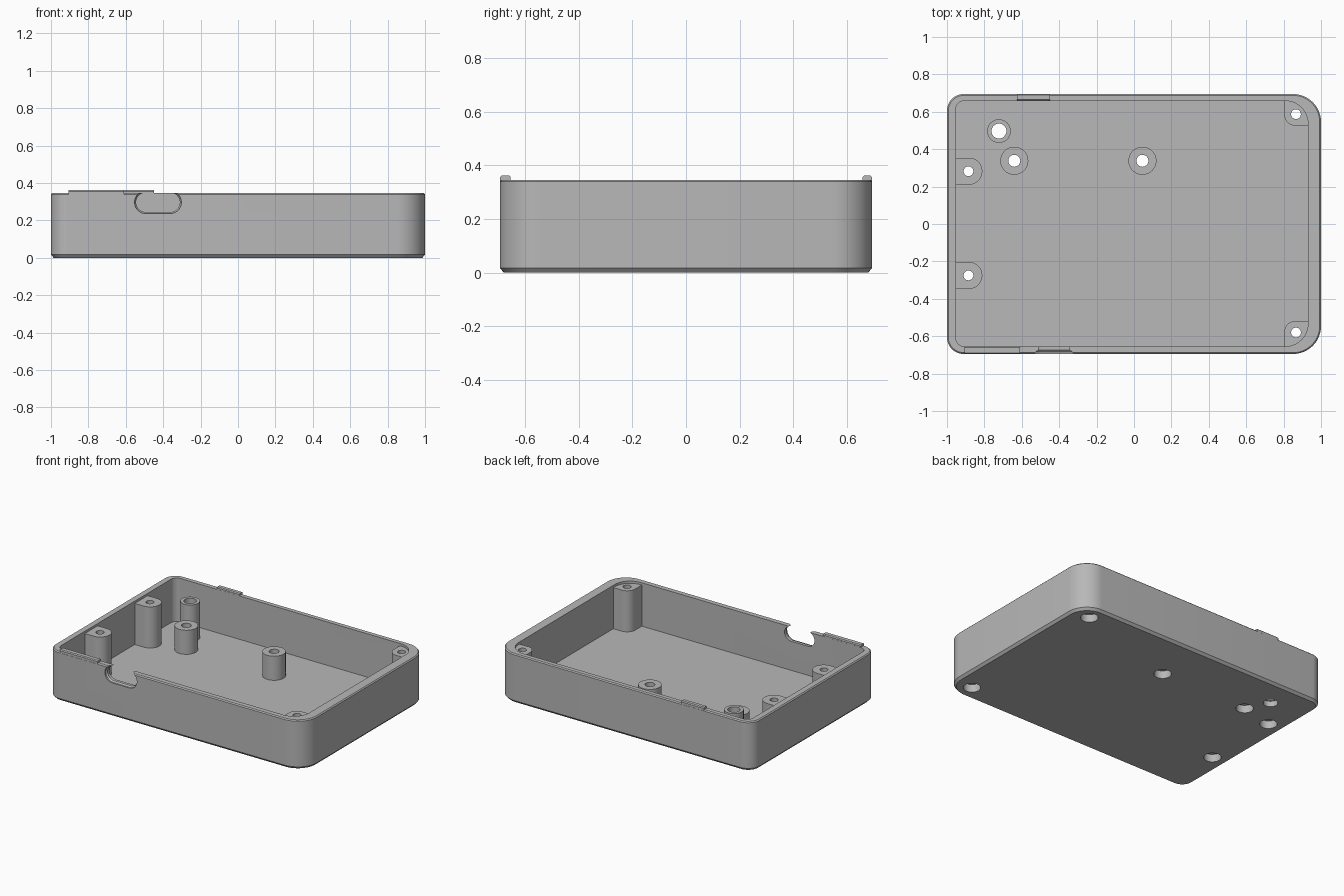
import bpy, bmesh, math

cube = bpy.data.objects.get("Cube")
if cube:
    bpy.data.objects.remove(cube, do_unlink=True)

grey = bpy.data.materials.new("plain_grey")
grey.use_nodes = True
COLOUR = (0.48, 0.48, 0.48, 1)
grey.diffuse_color = COLOUR
grey.node_tree.nodes["Principled BSDF"].inputs["Base Color"].default_value = COLOUR


def outline(x0, x1, y0, y1, radii, steps=12):
    """Rounded rectangle; radii start at +x+y and run counter-clockwise."""
    pts = []
    corners = [(x1, y1, -1, -1), (x0, y1, 1, -1), (x0, y0, 1, 1), (x1, y0, -1, 1)]
    for i, ((x, y, sx, sy), r) in enumerate(zip(corners, radii)):
        if r == 0:
            pts.append((x, y))
            continue
        for k in range(steps + 1):
            a = math.pi / 2 * (i + k / steps)
            pts.append((x + sx * r + r * math.cos(a), y + sy * r + r * math.sin(a)))
    return pts


def circle(x, y, r, n=40):
    return [(x + r * math.cos(2 * math.pi * i / n), y + r * math.sin(2 * math.pi * i / n))
            for i in range(n)]


def loft(name, layers, upright=False):
    """Solid through equal-length outlines; layers hold (outline, height)."""
    bm = bmesh.new()
    rings = []
    for pts, h in layers:
        rings.append([bm.verts.new((p, h, q) if upright else (p, q, h)) for p, q in pts])
    for a, b in zip(rings, rings[1:]):
        for i in range(len(a)):
            j = (i + 1) % len(a)
            bm.faces.new((a[i], a[j], b[j], b[i]))
    bm.faces.new(rings[0][::-1])
    bm.faces.new(rings[-1])
    bmesh.ops.recalc_face_normals(bm, faces=bm.faces)
    mesh = bpy.data.meshes.new(name)
    bm.to_mesh(mesh)
    bm.free()
    mesh.materials.append(grey)
    obj = bpy.data.objects.new(name, mesh)
    bpy.context.collection.objects.link(obj)
    return obj


def combine(target, tool, operation):
    """Apply a boolean and remove the tool."""
    mod = target.modifiers.new("combine", "BOOLEAN")
    mod.operation, mod.object, mod.solver = operation, tool, "EXACT"
    bpy.ops.object.select_all(action="DESELECT")
    bpy.context.view_layer.objects.active = target
    target.select_set(True)
    bpy.ops.object.modifier_apply(modifier=mod.name)
    bpy.data.objects.remove(tool, do_unlink=True)


# Outer shell with small chamfers at base and rim
W, D, FLOOR, RIM = 1.0, 0.695, 0.04, 0.346


def shell(inset):
    big, small = 0.15 - inset, 0.09 - inset
    return outline(-W + inset, W - inset, -D + inset, D - inset, (big, small, small, big))


tray = loft("tray", [(shell(0.015), 0), (shell(0), 0.017), (shell(0), 0.339), (shell(0.007), RIM)])

# Cavity
cavity = outline(-0.953, 0.93, -0.654, 0.658, (0.12, 0.045, 0.045, 0.12))
combine(tray, loft("cavity", [(cavity, FLOOR), (cavity, 0.5)]), "DIFFERENCE")


def post(pts, top):
    combine(tray, loft("post", [(pts, 0.025), (pts, top)]), "UNION")


# Side lugs on the left wall and lugs in the right-hand corners
for y in (-0.275, 0.282):
    post(outline(-0.975, -0.811, y - 0.072, y + 0.072, (0.0715, 0, 0, 0.0715)), 0.33)
post(outline(0.803, 0.94, 0.525, 0.668, (0.12, 0, 0.062, 0)), 0.33)
post(outline(0.803, 0.94, -0.665, -0.518, (0, 0.062, 0, 0.12)), 0.33)

# Round standoffs
for x, y, r, top in ((-0.64, 0.338, 0.075, 0.21), (0.045, 0.338, 0.075, 0.21), (-0.722, 0.497, 0.063, 0.30)):
    post(circle(x, y, r), top)

# Screw holes with counterbores from below: x, y, hole, bore, depth
lug, stand = (0.026, 0.056, 0.055), (0.032, 0.056, 0.055)
holes = [(-0.885, -0.275, *lug), (-0.885, 0.282, *lug), (0.866, 0.587, *lug), (0.866, -0.58, *lug),
         (-0.64, 0.338, *stand), (0.045, 0.338, *stand), (-0.722, 0.497, 0.04, 0.047, 0.04)]
for x, y, hole, bore, depth in holes:
    wide, thin = circle(x, y, bore), circle(x, y, hole)
    combine(tray, loft("hole", [(wide, -0.1), (wide, depth), (thin, depth), (thin, 0.5)]), "DIFFERENCE")


# Cable notch in the front wall, slightly wider on the outside
def slot(inset):
    r = 0.06 - inset
    return outline(-0.553 + inset, -0.303 - inset, 0.237 + inset, 0.357 - inset, (r, r, r, r))


combine(tray, loft("notch", [(slot(0), -0.8), (slot(0), -0.685), (slot(0.008), -0.675),
                             (slot(0.008), -0.6)], upright=True), "DIFFERENCE")


# Raised locating tabs on the front and back rims
def tab(name, x0, x1, y0, y1):
    def ring(i):
        return [(x0, y0 + i), (x1, y0 + i), (x1, y1 - i), (x0, y1 - i)]
    return loft(name, [(ring(0), 0.33), (ring(0), 0.356), (ring(0.006), 0.362)])


parts = [tray,
         tab("front_tab", -0.905, -0.61, -0.6945, -0.6545),
         tab("back_tab", -0.625, -0.45, 0.6585, 0.6945)]

# Smooth rounds, crisp edges
for obj in parts:
    bpy.ops.object.select_all(action="DESELECT")
    obj.select_set(True)
    bpy.context.view_layer.objects.active = obj
    bpy.ops.object.shade_smooth_by_angle(angle=math.radians(25))
